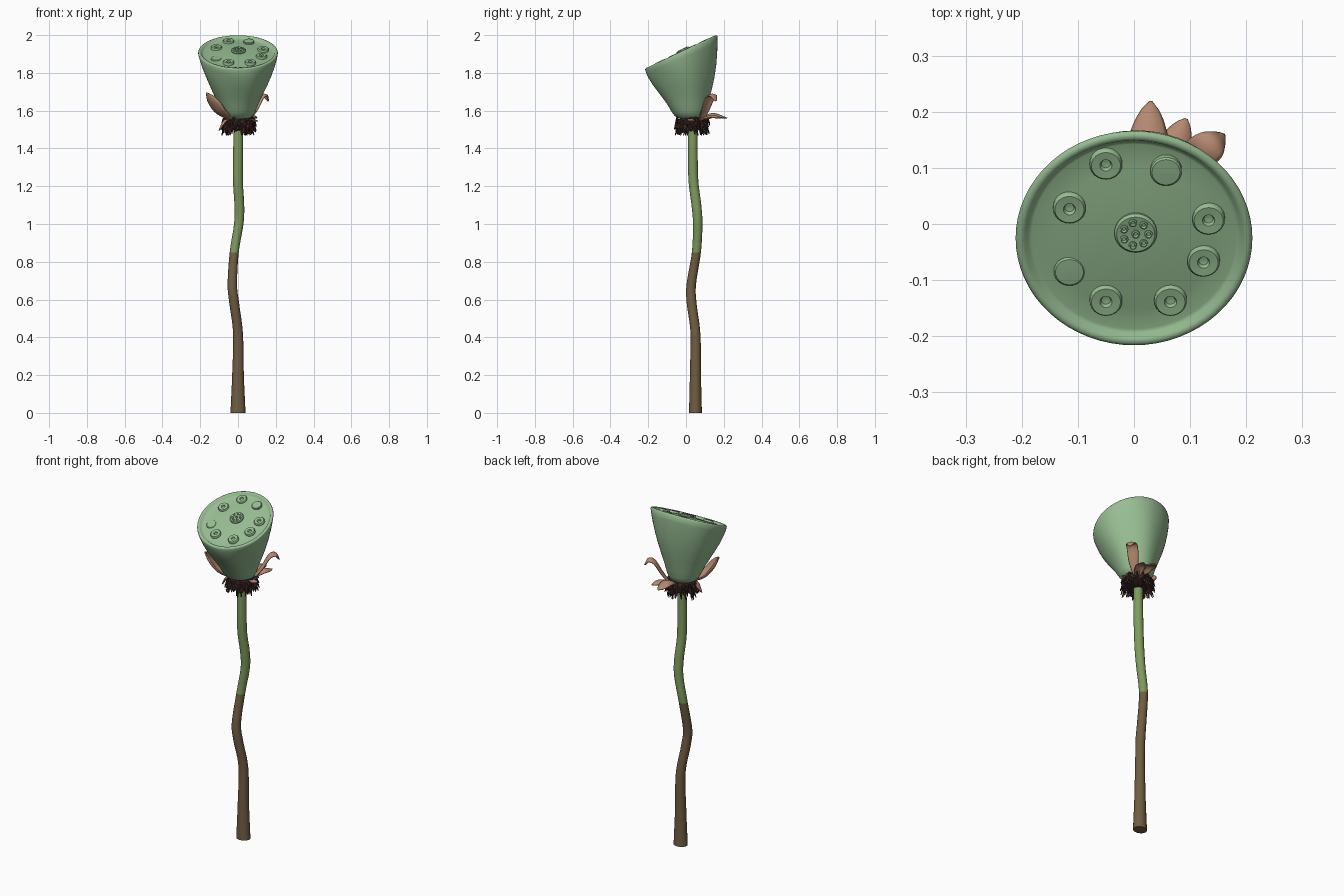
import bpy, bmesh, math, random
from mathutils import Vector, Matrix

if "Cube" in bpy.data.objects:
    bpy.data.objects.remove(bpy.data.objects["Cube"])

random.seed(4)


def material(name, rgb):
    m = bpy.data.materials.new(name)
    m.diffuse_color = (*rgb, 1)
    m.use_nodes = True
    m.node_tree.nodes["Principled BSDF"].inputs["Base Color"].default_value = m.diffuse_color
    return m


POD = material("pod green", (0.31, 0.51, 0.29))
STEM = material("stem green", (0.21, 0.33, 0.11))
BARK = material("stem brown", (0.16, 0.11, 0.055))
PETAL = material("dry petal", (0.46, 0.25, 0.16))
DARK = material("dark fringe", (0.05, 0.021, 0.021))


def finish(name, bm, mats, angle=45):
    bmesh.ops.recalc_face_normals(bm, faces=bm.faces)
    me = bpy.data.meshes.new(name)
    bm.to_mesh(me)
    bm.free()
    ob = bpy.data.objects.new(name, me)
    bpy.context.collection.objects.link(ob)
    for m in mats:
        me.materials.append(m)
    bpy.ops.object.select_all(action='DESELECT')
    ob.select_set(True)
    bpy.context.view_layer.objects.active = ob
    bpy.ops.object.shade_smooth_by_angle(angle=math.radians(angle))
    return ob


def curve(keys, steps):
    """Smooth path through key points of any dimension."""
    k = [Vector(p) for p in keys]
    k = [k[0] * 2 - k[1]] + k + [k[-1] * 2 - k[-2]]
    out = []
    for i in range(1, len(k) - 2):
        a, b, c, d = k[i - 1:i + 3]
        for s in range(steps):
            t = s / steps
            out.append(0.5 * (b * 2 + (c - a) * t + (a * 2 - b * 5 + c * 4 - d) * t * t
                              + (b * 3 - a - c * 3 + d) * t ** 3))
    return out + [k[-2]]


def loft(bm, rings):
    """Skin a list of closed rings and cap both ends."""
    vs = [[bm.verts.new(p) for p in r] for r in rings]
    n = len(vs[0])
    for a, b in zip(vs, vs[1:]):
        for i in range(n):
            bm.faces.new((a[i], a[(i + 1) % n], b[(i + 1) % n], b[i]))
    bm.faces.new(vs[0])
    bm.faces.new(vs[-1])


def lathe(bm, profile, mat, n=24):
    loft(bm, [[mat @ Vector((r * math.cos(i * math.tau / n), r * math.sin(i * math.tau / n), h))
               for i in range(n)] for r, h in profile])


# wavy stem: x, y, z, radius; brown below z = 0.85
keys = [(0, .05, 0, .040), (0, .05, .2, .031), (0, .05, .42, .026), (-.02, .03, .58, .026),
        (-.03, .028, .68, .025), (-.02, .055, .85, .024), (.004, .062, 1.0, .025),
        (.007, .055, 1.1, .026), (0, .04, 1.22, .026), (0, .036, 1.35, .026), (.002, .036, 1.53, .025)]
bm = bmesh.new()
N = 20
loft(bm, [[(p[0] + p[3] * math.cos(i * math.tau / N),
            p[1] + p[3] * (1 - .15 * max(0, .3 - p[2]) / .3) * math.sin(i * math.tau / N), p[2])
           for i in range(N)] for p in curve(keys, 6)])
for f in bm.faces:
    f.material_index = 1 if f.calc_center_median().z < .85 else 0
finish("stem", bm, [STEM, BARK])

# seed pod: cone whose rings tilt gradually toward the slanted top
TILT = math.radians(25.3)
TOP = Vector((0, -.025, 1.905))
top_mat = Matrix.Translation(TOP) @ Matrix.Rotation(TILT, 4, 'X')
bm = bmesh.new()
N = 64
rings = []
for t, r in [(-.06, .04), (0, .078), (.08, .093), (.2, .108), (.35, .131), (.5, .154),
             (.65, .175), (.8, .193), (.92, .205), (1, .211)]:
    c = Vector((0, .02, 1.57)).lerp(TOP, t)
    m = Matrix.Translation(c) @ Matrix.Rotation(TILT * max(t, 0), 4, 'X')
    ring = []
    for i in range(N):
        a = i * math.tau / N
        w = r * (1 + .02 * math.sin(5 * a + 2 * t) * math.sin(math.pi * max(t, 0)))
        ring.append(m @ Vector((w * math.cos(a), w * math.sin(a), 0)))
    rings.append(ring)
# rolled lip and slightly domed face
for r, h in [(.209, .005), (.203, .008), (.195, .006), (.189, -.004), (.182, -.006),
             (.14, -.002), (.09, .002), (.04, .005), (.01, .005)]:
    rings.append([top_mat @ Vector((r * math.cos(i * math.tau / N), r * math.sin(i * math.tau / N), h))
                  for i in range(N)])
loft(bm, rings)
finish("seed_pod", bm, [POD], 50)


# seeds on the slanted face, positions read from above
def on_top(x, y, h):
    return top_mat @ Matrix.Translation((x, (y - TOP.y) / math.cos(TILT), h))


bm = bmesh.new()
holed = [(.029, -.008), (.029, .006), (.026, .010), (.011, .009), (.008, .002), (.001, .001)]
plain = [(.028, -.008), (.028, .006), (.025, .009), (.001, .010)]
for x, y, h, prof in [(-.05, .107, -.003, holed), (.057, .096, 0, plain), (-.115, .03, 0, holed),
                      (.133, .01, 0, holed), (.124, -.065, 0, holed), (-.05, -.135, 0, holed),
                      (.065, -.135, 0, holed), (-.115, -.085, -.007, plain)]:
    lathe(bm, prof, on_top(x, y, h))
finish("seeds", bm, [POD], 40)

# central seed with small pores
bm = bmesh.new()
lathe(bm, [(.037, -.005), (.038, .010), (.034, .015), (.001, .012)], on_top(.003, -.012, 0), 32)
pore = [(.0075, -.004), (.0075, .004), (.005, .005), (.003, .0005), (.0005, .0005)]
for i in range(8):
    a, r = i * math.tau / 7, (.023 if i < 7 else 0)
    lathe(bm, pore, on_top(.003 + r * math.cos(a), -.012 + r * math.sin(a) * .9, .013), 10)
finish("central_seed", bm, [POD], 40)


# dried petals: cupped strips along a curved path
def petal(name, path, half, cup, tip=.25):
    pts = curve(path, 6)
    n, cols = len(pts), 8
    flat = pts[-1] - pts[0]
    side = Vector((-flat.y, flat.x, 0)).normalized()
    bm = bmesh.new()
    rows = []
    for i, p in enumerate(pts):
        t = i / (n - 1)
        tan = (pts[min(i + 1, n - 1)] - pts[max(i - 1, 0)]).normalized()
        nrm = tan.cross(side).normalized()
        w = half * max(tip * (1 - t ** 8) + .02, math.sin(math.pi * (.15 + .85 * t ** 1.3)) ** .7
                       if t < 1 else .0)
        rows.append([bm.verts.new(p + side * w * s - nrm * cup * w * s * s)
                     for s in [2 * j / cols - 1 for j in range(cols + 1)]])
    for a, b in zip(rows, rows[1:]):
        for j in range(cols):
            bm.faces.new((a[j], a[j + 1], b[j + 1], b[j]))
    ob = finish(name, bm, [PETAL], 60)
    mod = ob.modifiers.new("thickness", 'SOLIDIFY')
    mod.thickness = .006
    mod.offset = 0


petal("petal_left", [(-.04, .0, 1.55), (-.105, -.035, 1.585), (-.145, -.06, 1.64), (-.165, -.075, 1.695)], .06, -.4)
petal("petal_curled", [(.05, .08, 1.55), (.085, .10, 1.61), (.115, .125, 1.675), (.145, .145, 1.685),
                       (.16, .158, 1.65)], .03, .3)
petal("petal_back", [(.02, .07, 1.55), (.025, .14, 1.585), (.03, .218, 1.56)], .034, .4)
petal("petal_back_right", [(.04, .07, 1.55), (.07, .135, 1.575), (.093, .187, 1.562)], .027, .4)
petal("petal_scrap_left", [(-.04, .01, 1.56), (-.075, .0, 1.545), (-.10, -.005, 1.495)], .02, .3)
petal("petal_scrap_right", [(.04, .03, 1.56), (.075, .03, 1.555), (.105, .03, 1.545)], .02, .3)

# dark ragged collar: core plus hanging filaments
bm = bmesh.new()
lathe(bm, [(.02, 1.495), (.05, 1.50), (.066, 1.525), (.066, 1.55), (.055, 1.575), (.02, 1.58)],
      Matrix.Translation((.003, .032, 0)), 24)
for i in range(170):
    a = i * 2.39996
    out = Vector((math.cos(a), math.sin(a), 0))
    across = Vector((-out.y, out.x, 0))
    z = random.uniform(1.505, 1.568)
    reach = random.uniform(.068, .096)
    drop = random.uniform(.015, .05)
    c = Vector((.003, .032, 0))
    path = [c + out * .045 + Vector((0, 0, z)),
            c + out * (reach - .012) + Vector((0, 0, z - .004)),
            c + out * reach + across * random.uniform(-.01, .01) + Vector((0, 0, max(1.47, z - drop)))]
    up = Vector((0, 0, 1))
    loft(bm, [[p + across * w * math.cos(k * math.pi / 2) + (up + out) * w * .6 * math.sin(k * math.pi / 2)
               for k in range(4)] for p, w in zip(path, (.008, .008, .003))])
finish("dark_collar", bm, [DARK], 30)
